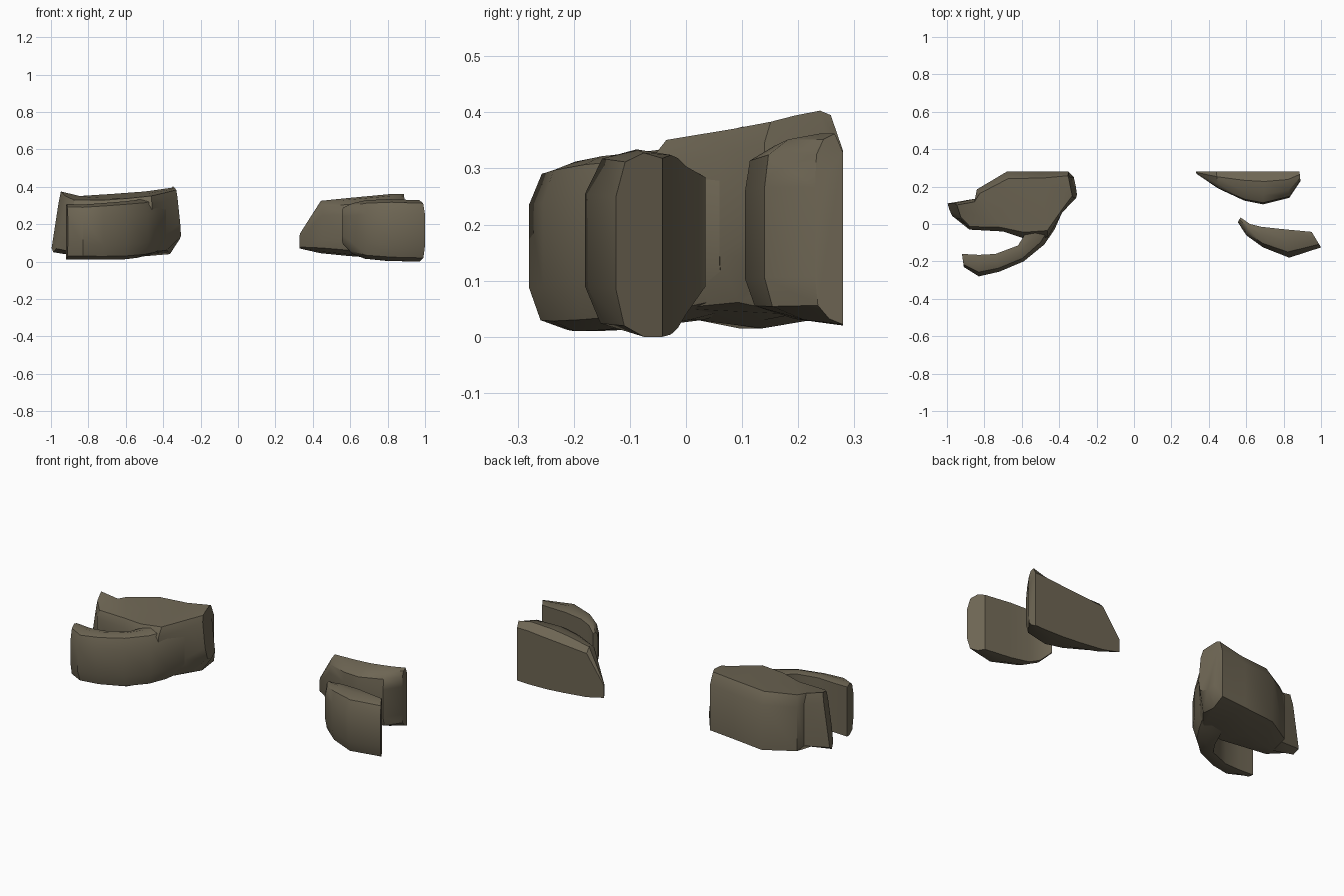
import bpy, bmesh, math
from mathutils import Vector

if "Cube" in bpy.data.objects:
    bpy.data.objects.remove(bpy.data.objects["Cube"])

stone = bpy.data.materials.new("olive_stone")
stone.diffuse_color = (0.155, 0.132, 0.088, 1)
stone.use_nodes = True
stone.node_tree.nodes["Principled BSDF"].inputs["Base Color"].default_value = stone.diffuse_color

# Cross-sections as (across, height) fractions: across 0 = inner/back side, 1 = outer/front side
FLAT_BACK = [(0, 0), (0, .97), (.4, 1), (.8, .95), (1, .76), (1, .26), (.82, .06), (.4, 0)]
CUT_BACK = [(0, 0), (0, .9), (.3, 1), (.7, .97), (.95, .89), (1, .72), (1, .25), (.9, .1), (.5, .03)]
BODY = [(0, .07), (0, .82), (.1, 1), (.5, .97), (.9, .93), (1, .8), (1, .3), (.85, .06), (.4, 0)]


def loft(name, profile, stations, lean=(0, 0)):
    """Skin a profile through stations (inner x, y, outer x, y, bottom z, top z).
    lean shifts the top of the first and last station in x."""
    bm = bmesh.new()
    rings = []
    for i, (ax, ay, bx, by, z0, z1) in enumerate(stations):
        shift = lean[0] if i == 0 else lean[1] if i == len(stations) - 1 else 0
        rings.append([bm.verts.new(Vector((ax + (bx - ax) * t + shift * h,
                                           ay + (by - ay) * t,
                                           z0 + (z1 - z0) * h)))
                      for t, h in profile])
    n = len(profile)
    for r, s in zip(rings, rings[1:]):
        for k in range(n):
            bm.faces.new((r[k], r[(k + 1) % n], s[(k + 1) % n], s[k]))
    bm.faces.new(rings[0])
    bm.faces.new(rings[-1])
    bmesh.ops.recalc_face_normals(bm, faces=bm.faces)
    mesh = bpy.data.meshes.new(name)
    bm.to_mesh(mesh)
    bm.free()
    mesh.materials.append(stone)
    obj = bpy.data.objects.new(name, mesh)
    bpy.context.collection.objects.link(obj)
    bpy.ops.object.select_all(action='DESELECT')
    obj.select_set(True)
    bpy.context.view_layer.objects.active = obj
    bpy.ops.object.shade_smooth_by_angle(angle=math.radians(40))
    return obj


# Left block: wide body running out to the rear prong
loft("left_body", BODY, [
    (-1.00, .11, -.97, .03, .05, .375),
    (-.85, .135, -.88, -.03, .03, .352),
    (-.84, .185, -.70, -.04, .015, .352),
    (-.68, .28, -.58, -.08, .015, .362),
    (-.50, .28, -.46, -.07, .03, .375),
    (-.35, .28, -.385, .06, .04, .395),
    (-.32, .25, -.30, .14, .12, .403)], lean=(.05, -.03))

# Left block: front prong curling out of the body
loft("left_front_prong", FLAT_BACK, [
    (-.92, -.16, -.91, -.23, .012, .308),
    (-.83, -.165, -.83, -.28, .012, .305),
    (-.74, -.16, -.72, -.255, .01, .312),
    (-.62, -.115, -.59, -.20, .012, .322),
    (-.58, -.05, -.48, -.11, .02, .33),
    (-.55, .03, -.425, -.03, .03, .34),
    (-.50, .10, -.385, .06, .05, .35)])

# Right front slab
loft("right_front_slab", FLAT_BACK, [
    (.57, .035, .555, .01, .09, .29),
    (.62, .0, .60, -.06, .04, .312),
    (.68, -.015, .69, -.125, .015, .328),
    (.79, -.027, .83, -.18, .004, .334),
    (.95, -.042, 1.0, -.125, .0, .328)])

# Right back slab with a flat rear face
loft("right_back_slab", CUT_BACK, [
    (.33, .28, .335, .268, .07, .15),
    (.44, .28, .45, .19, .045, .325),
    (.59, .28, .59, .125, .03, .34),
    (.70, .28, .69, .105, .022, .35),
    (.82, .28, .83, .14, .02, .362),
    (.885, .28, .89, .23, .022, .362)])
